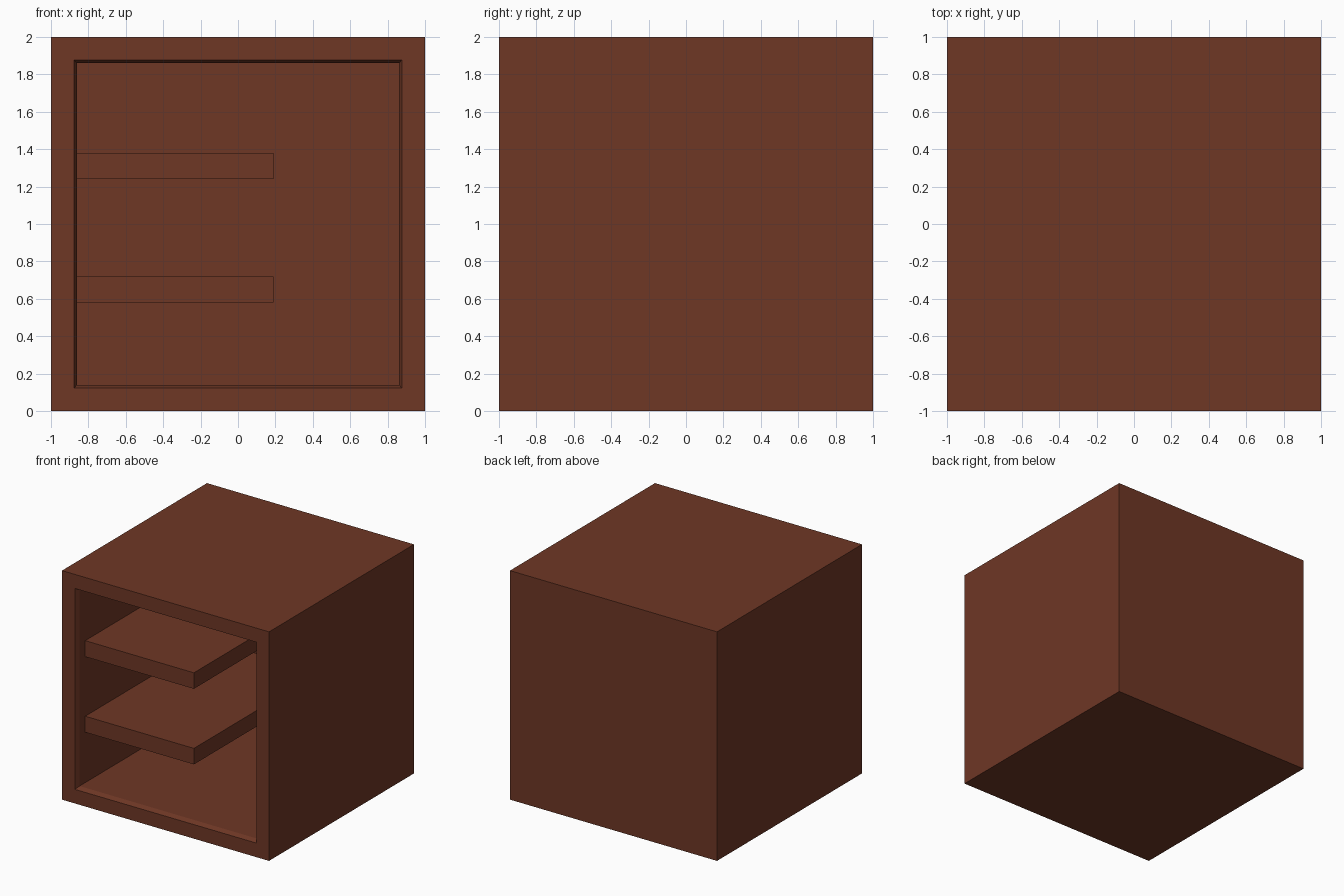
import bpy, bmesh
from mathutils import Vector

if "Cube" in bpy.data.objects:
    bpy.data.objects.remove(bpy.data.objects["Cube"])

wood = bpy.data.materials.new("reddish brown wood")
wood.diffuse_color = (0.156, 0.038, 0.0185, 1)
wood.use_nodes = True
wood.node_tree.nodes["Principled BSDF"].inputs["Base Color"].default_value = wood.diffuse_color


def finish(bm, name):
    bmesh.ops.recalc_face_normals(bm, faces=bm.faces)
    me = bpy.data.meshes.new(name)
    bm.to_mesh(me)
    bm.free()
    me.materials.append(wood)
    ob = bpy.data.objects.new(name, me)
    bpy.context.collection.objects.link(ob)
    return ob


def box(name, lo, hi):
    bm = bmesh.new()
    bmesh.ops.create_cube(bm, size=1)
    lo, hi = Vector(lo), Vector(hi)
    for v in bm.verts:
        v.co = lo + (hi - lo) * 0.5 + Vector(a * b for a, b in zip(v.co, hi - lo))
    return finish(bm, name)


# Hollow cabinet: square rings from the outer back, over the front rim, into the cavity
bm = bmesh.new()
profile = [(1.0, 1.0), (1.0, -1.0), (0.877, -1.0), (0.86, -0.958), (0.86, 0.86)]  # half width, y
rings = [[bm.verts.new((sx * h, y, 1 + sz * h))
          for sx, sz in ((-1, -1), (1, -1), (1, 1), (-1, 1))] for h, y in profile]
for a, b in zip(rings, rings[1:]):
    for i in range(4):
        j = (i + 1) % 4
        bm.faces.new((a[i], a[j], b[j], b[i]))
bm.faces.new(rings[0])    # outer back
bm.faces.new(rings[-1])   # inner back
finish(bm, "cabinet_body")

# Two shelves fixed to the left wall
for name, z in (("lower_shelf", 0.58), ("upper_shelf", 1.24)):
    box(name, (-0.86, -0.88, z), (0.19, 0.86, z + 0.14))
